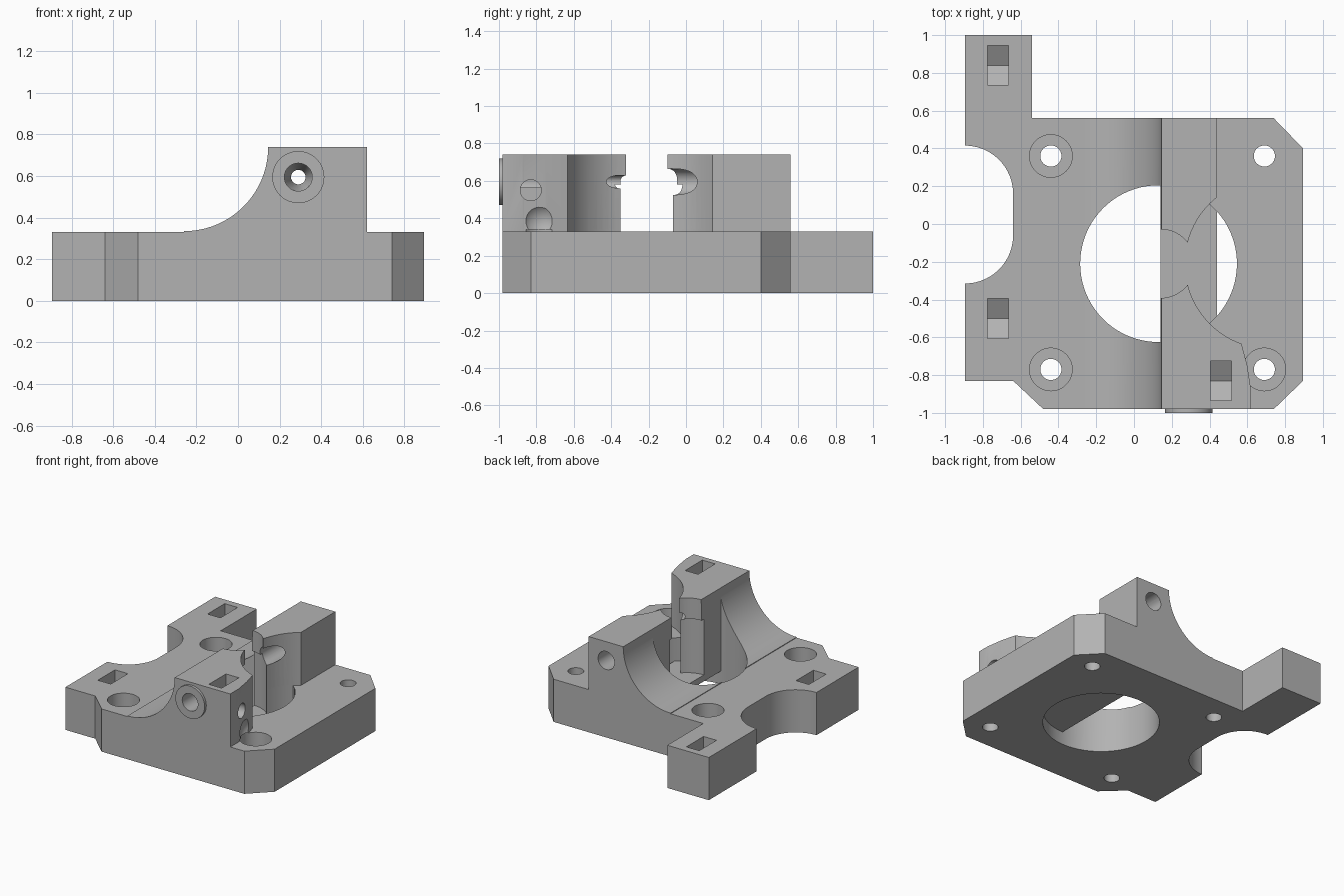
import bpy, bmesh, math
from mathutils import Matrix

if "Cube" in bpy.data.objects:
    bpy.data.objects.remove(bpy.data.objects["Cube"])

grey = bpy.data.materials.new("plain_grey")
grey.use_nodes = True
grey.diffuse_color = (0.45, 0.45, 0.45, 1)
grey.node_tree.nodes["Principled BSDF"].inputs["Base Color"].default_value = (0.45, 0.45, 0.45, 1)


def finish(name, bm):
    bmesh.ops.recalc_face_normals(bm, faces=bm.faces)
    mesh = bpy.data.meshes.new(name)
    bm.to_mesh(mesh)
    bm.free()
    mesh.materials.append(grey)
    obj = bpy.data.objects.new(name, mesh)
    bpy.context.collection.objects.link(obj)
    return obj


def prism(name, points, low, high, axis="z"):
    """Extrude a flat outline along z, or an (x, z) outline along y."""
    bm = bmesh.new()
    place = (lambda p, h: (p[0], p[1], h)) if axis == "z" else (lambda p, h: (p[0], h, p[1]))
    face = bm.faces.new([bm.verts.new(place(p, low)) for p in points])
    new = bmesh.ops.extrude_face_region(bm, geom=[face])["geom"]
    step = place((0, 0), high - low)
    bmesh.ops.translate(bm, vec=step, verts=[v for v in new if isinstance(v, bmesh.types.BMVert)])
    return finish(name, bm)


def box(name, x0, x1, y0, y1, z0, z1):
    return prism(name, [(x0, y0), (x1, y0), (x1, y1), (x0, y1)], z0, z1)


def rod(name, centre, r, length, axis="z", r2=None, sides=64):
    bm = bmesh.new()
    bmesh.ops.create_cone(bm, cap_ends=True, segments=sides, radius1=r,
                          radius2=r if r2 is None else r2, depth=length)
    turn = {"z": Matrix(), "x": Matrix.Rotation(math.pi / 2, 4, "Y"),
            "y": Matrix.Rotation(-math.pi / 2, 4, "X")}[axis]
    bm.transform(Matrix.Translation(centre) @ turn)
    return finish(name, bm)


def combine(target, tool, operation="DIFFERENCE"):
    mod = target.modifiers.new("combine", "BOOLEAN")
    mod.operation, mod.object, mod.solver = operation, tool, "EXACT"
    bpy.context.view_layer.objects.active = target
    bpy.ops.object.modifier_apply(modifier=mod.name)
    bpy.data.objects.remove(tool)


def arc(cx, cy, r, start, end, steps=20):
    angles = [math.radians(start + (end - start) * i / steps) for i in range(steps + 1)]
    return [(cx + r * math.cos(a), cy + r * math.sin(a)) for a in angles]


# Base plate with side legs, rounded notch and clipped corners
TOP, SIDE = 0.33, 0.895
outline = [(-SIDE, 1), (-0.54, 1), (-0.54, 0.56), (0.74, 0.56), (SIDE, 0.4), (SIDE, -0.83),
           (0.74, -0.98), (-0.48, -0.98), (-0.64, -0.83), (-SIDE, -0.83)]
outline += arc(-SIDE, -0.06, 0.255, -90, 0) + arc(-SIDE, 0.16, 0.255, 0, 90)
bracket = prism("mount_bracket", outline, 0, TOP)

# Raised tower with a concave sweep, narrower at the back
tower = prism("tower", [(-0.26, 0.2), (0.62, 0.2), (0.62, 0.74)]
              + arc(-0.26, 0.74, 0.405, 0, -90, 28), -0.98, 0.56, "y")
combine(tower, box("step", 0.44, 0.8, -0.21, 0.7, TOP, 0.9))
combine(tower, prism("cheek", [(0.64, -0.92), (0.618, -0.87), (0.6, -0.75), (0.56, -0.6),
                               (0.8, -0.6), (0.8, -0.92)], TOP, 0.9))
combine(bracket, tower, "UNION")

# Large bore, leaving a bridge that carries the inner columns
HX, HY = 0.13, -0.21
bore = rod("bore", (HX, HY, 0.4), 0.415, 1.2, sides=80)
combine(bore, box("bridge", 0.14, 0.44, -0.9, 0.5, 0.1, 1.2))
combine(bracket, bore)
bridge = rod("bridge", (HX, HY, 0.215), 0.418, 0.23, sides=80)
combine(bridge, box("bridge_limits", 0.14, 0.44, -0.9, 0.5, 0, 0.5), "INTERSECT")
combine(bracket, bridge, "UNION")

# Wheel pockets: one above the plate, its lower part only inside the bore
combine(bracket, rod("pocket", (0.72, HY, TOP + 0.5), 0.45, 1, sides=80))
lower = rod("lower_pocket", (0.72, HY, 0.25), 0.45, 0.2, sides=80)
combine(lower, rod("bore_limit", (HX, HY, 0.25), 0.414, 0.5, sides=80), "INTERSECT")
combine(bracket, lower)
combine(bracket, rod("drive_pocket", (0.14, HY, 0.365), 0.208, 0.43))
combine(bracket, rod("drive_pocket_top", (0.14, HY, 0.7), 0.182, 0.4))

# Corner screw holes with counterbores
for x, y in [(-0.44, 0.36), (-0.44, -0.77), (0.69, 0.36), (0.69, -0.77)]:
    combine(bracket, rod("screw_hole", (x, y, 0.2), 0.056, 0.6, sides=40))
    if (x, y) != (0.69, 0.36):
        combine(bracket, rod("counterbore", (x, y, 0.245), 0.113, 0.19, sides=48))
bm = bmesh.new()
bmesh.ops.create_uvsphere(bm, u_segments=32, v_segments=20, radius=0.114)
bm.transform(Matrix.Translation((0.69, -0.77, 0.385)))
combine(bracket, finish("screw_dome", bm))

# Clamp screw holes with pointed nut slots
for hole_x, length, nut_x, y, z in [(-0.72, 0.5, -0.72, 0.84, 0.22),
                                    (-0.72, 0.5, -0.72, -0.5, 0.22),
                                    (0.53, 0.36, 0.46, -0.83, 0.55)]:
    combine(bracket, rod("cross_hole", (hole_x, y, z), 0.056, length, "x", sides=40))
    a, b, w = nut_x - 0.055, nut_x + 0.055, 0.105
    slot = prism("nut_slot", [(a, y - w), (b, y - w), (b, y + w), (a, y + w)], z - 0.12, z + 0.3)
    for v in slot.data.vertices:
        if v.co.z < z:
            v.co.z = z - 0.06
    bm = bmesh.new()
    bm.from_mesh(slot.data)
    bottom = min(bm.faces, key=lambda f: f.calc_center_median().z)
    long_edges = [e for e in bottom.edges if abs(e.verts[0].co.y - e.verts[1].co.y) > 0.1]
    cut = bmesh.ops.subdivide_edges(bm, edges=long_edges, cuts=1)["geom_inner"]
    for v in [g for g in cut if isinstance(g, bmesh.types.BMVert)]:
        v.co.z = z - 0.12
    bm.to_mesh(slot.data)
    bm.free()
    combine(bracket, slot)

# Front collar and the feed channel running front to back
FX, FZ = 0.29, 0.595
combine(bracket, rod("collar", (FX, -0.98, FZ), 0.125, 0.04, "y"), "UNION")
combine(bracket, rod("feed_line", (FX, -0.2, FZ), 0.035, 2, "y", sides=32))
combine(bracket, rod("feed_entry", (FX, -0.9, FZ), 0.067, 0.4, "y", sides=40))
combine(bracket, rod("feed_cone", (FX, -0.65, FZ), 0.067, 0.1005, "y", 0.034, sides=40))
combine(bracket, rod("feed_exit", (FX, 0.3, FZ), 0.07, 0.9, "y", sides=40))

# Smooth curved walls, crisp edges
bpy.ops.object.select_all(action="DESELECT")
bracket.select_set(True)
bpy.context.view_layer.objects.active = bracket
bpy.ops.object.shade_smooth_by_angle(angle=math.radians(25))
